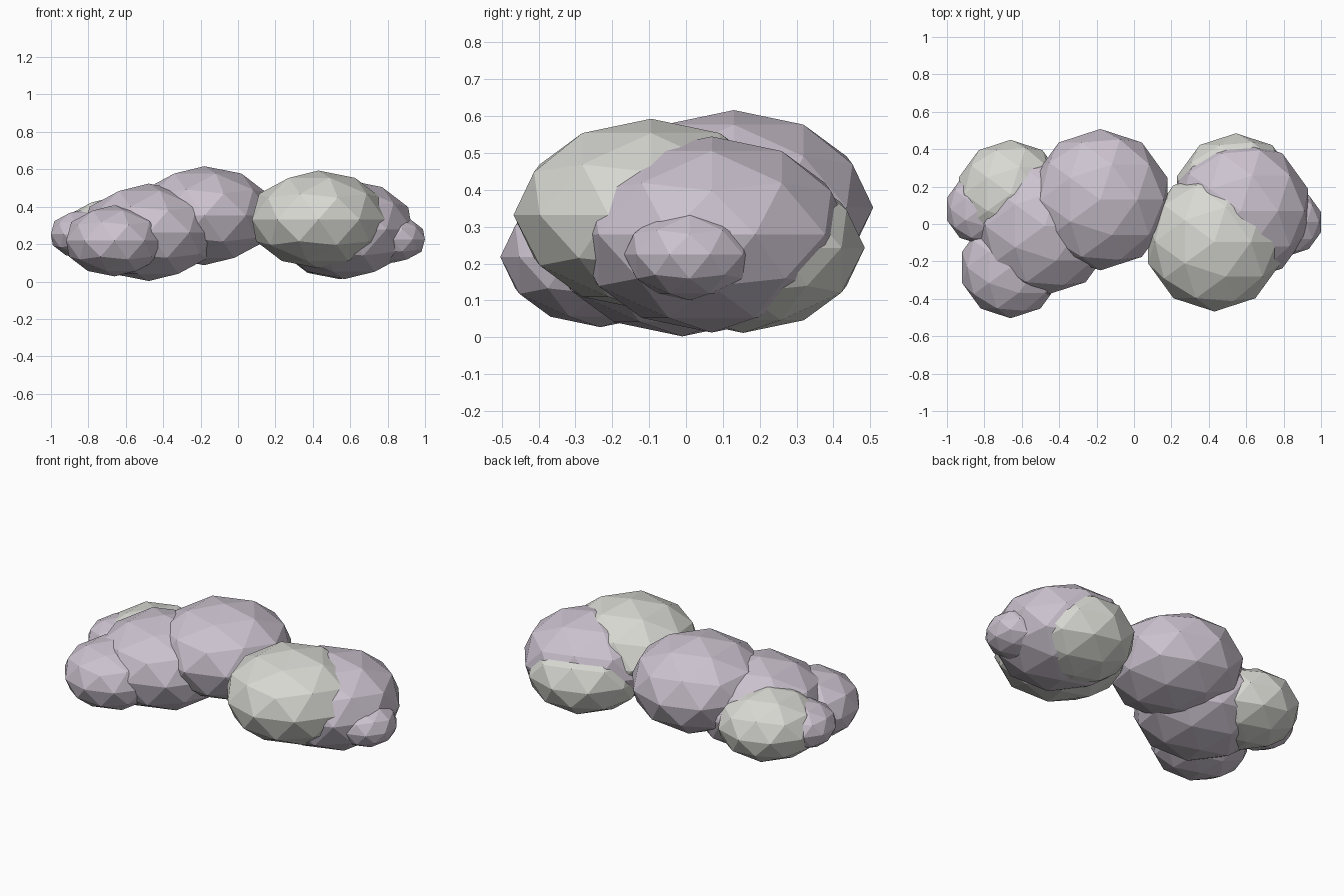
import bpy

cube = bpy.data.objects.get("Cube")
if cube:
    bpy.data.objects.remove(cube, do_unlink=True)


def material(name, color):
    mat = bpy.data.materials.new(name)
    mat.use_nodes = True
    mat.diffuse_color = (*color, 1)
    mat.node_tree.nodes["Principled BSDF"].inputs["Base Color"].default_value = (*color, 1)
    return mat


MAUVE = material("mauve_grey", (0.60, 0.54, 0.62))
PALE = material("pale_grey", (0.69, 0.69, 0.65))
FLATTEN = 0.7  # every puff is squashed by the same amount


def puff(name, mat, center, radius):
    """Flat-shaded low-poly ball, squashed in height."""
    bpy.ops.mesh.primitive_ico_sphere_add(subdivisions=2, radius=radius, location=center)
    obj = bpy.context.object
    obj.name = name
    obj.scale.z = FLATTEN
    bpy.ops.object.transform_apply(location=False, rotation=False, scale=True)
    obj.data.materials.append(mat)
    bpy.ops.object.shade_flat()


# Middle of the cloud
puff("middle_puff", MAUVE, (-0.18, 0.13, 0.352), 0.378)

# Left half (+x)
puff("left_front_puff", PALE, (0.43, -0.095, 0.332), 0.373)
puff("left_main_puff", MAUVE, (0.57, 0.07, 0.279), 0.38)
puff("left_back_puff", PALE, (0.545, 0.155, 0.243), 0.33)
puff("left_end_puff", MAUVE, (0.83, 0.01, 0.225), 0.178)

# Right half (-x)
puff("right_main_puff", MAUVE, (-0.477, -0.01, 0.263), 0.372)
puff("right_front_puff", MAUVE, (-0.66, -0.232, 0.218), 0.272)
puff("right_back_puff", PALE, (-0.66, 0.16, 0.25), 0.29)
puff("right_end_puff", MAUVE, (-0.82, 0.08, 0.253), 0.19)
